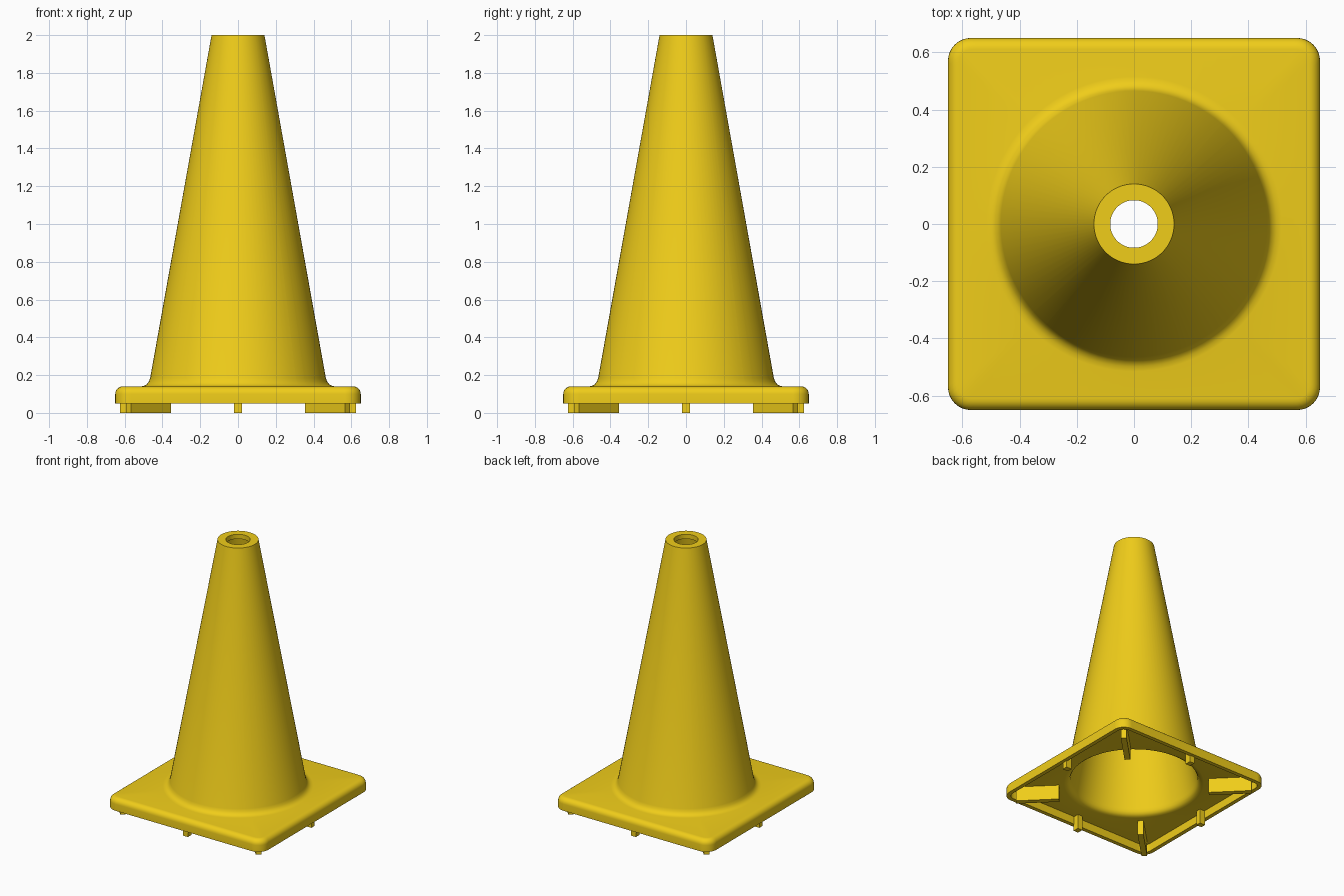
import bpy, bmesh, math
from mathutils import Matrix

if "Cube" in bpy.data.objects:
    bpy.data.objects.remove(bpy.data.objects["Cube"])

yellow = bpy.data.materials.new("yellow_plastic")
yellow.diffuse_color = (0.87, 0.61, 0.01, 1)
yellow.use_nodes = True
yellow.node_tree.nodes["Principled BSDF"].inputs["Base Color"].default_value = yellow.diffuse_color


def finish(bm, name):
    bmesh.ops.recalc_face_normals(bm, faces=bm.faces)
    me = bpy.data.meshes.new(name)
    bm.to_mesh(me)
    bm.free()
    ob = bpy.data.objects.new(name, me)
    bpy.context.collection.objects.link(ob)
    me.materials.append(yellow)
    bpy.ops.object.select_all(action='DESELECT')
    ob.select_set(True)
    bpy.context.view_layer.objects.active = ob
    bpy.ops.object.shade_smooth_by_angle(angle=math.radians(30))
    return ob


def square_radius(a, h, r):
    """Polar radius of a rounded square: half width h, corner radius r."""
    c, s = abs(math.cos(a)), abs(math.sin(a))
    k = h - r
    if min(c, s) / max(c, s) * h <= k:
        return h / max(c, s)
    b = k * (c + s)
    return b + math.sqrt(max(0, b * b - 2 * k * k + r * r))


# Ray angles: even steps plus extra ones through the rounded corners
H, R = 0.65, 0.08
angles = {round(i * math.tau / 96, 5) for i in range(96)}
for q in range(4):
    for i in range(9):
        t = i * math.pi / 16
        a = math.atan2(H - R + R * math.sin(t), H - R + R * math.cos(t))
        angles.add(round(a + q * math.pi / 2, 5))
angles = sorted(angles)

# Closed wall section: (radius, z) for circles, (half width, z, corner) for squares
section = [(0.083, 2.0), (0.14, 2.0), (0.465, 0.185), (0.472, 0.166),
           (0.483, 0.151), (0.498, 0.143), (0.515, 0.14)]
for i in range(7):
    t = math.radians(90 - 15 * i)
    inset = 0.04 * (1 - math.cos(t))
    section.append((H - inset, 0.10 + 0.04 * math.sin(t), R - inset))
section += [(H, 0.05, R), (0.62, 0.05, 0.05), (0.62, 0.11, 0.05),
            (0.485, 0.11), (0.465, 0.114), (0.45, 0.124), (0.441, 0.14),
            (0.436, 0.16), (0.117, 1.965), (0.083, 1.965)]

# Cone shell and hollow base in one skin
bm = bmesh.new()
rings = []
for p in section:
    ring = []
    for a in angles:
        d = p[0] if len(p) == 2 else square_radius(a, p[0], p[2])
        ring.append(bm.verts.new((d * math.cos(a), d * math.sin(a), p[1])))
    rings.append(ring)
n = len(angles)
for k, ring in enumerate(rings):
    nxt = rings[(k + 1) % len(rings)]
    for i in range(n):
        j = (i + 1) % n
        bm.faces.new((ring[i], ring[j], nxt[j], nxt[i]))
finish(bm, "cone_and_base")


def foot(name, r0, r1, width, angle):
    """Radial block under the base from r0 to r1."""
    bm = bmesh.new()
    m = (Matrix.Rotation(angle, 4, 'Z')
         @ Matrix.Translation(((r0 + r1) / 2, 0, 0.056))
         @ Matrix.Diagonal((r1 - r0, width, 0.112, 1)))
    bmesh.ops.create_cube(bm, size=1, matrix=m)
    finish(bm, name)


# Feet: short tabs mid-side, long ribs on the diagonals
for q in range(4):
    foot(f"side_foot_{q + 1}", 0.58, 0.626, 0.04, q * math.pi / 2)
    foot(f"corner_rib_{q + 1}", 0.52, 0.82, 0.04, q * math.pi / 2 + math.pi / 4)
